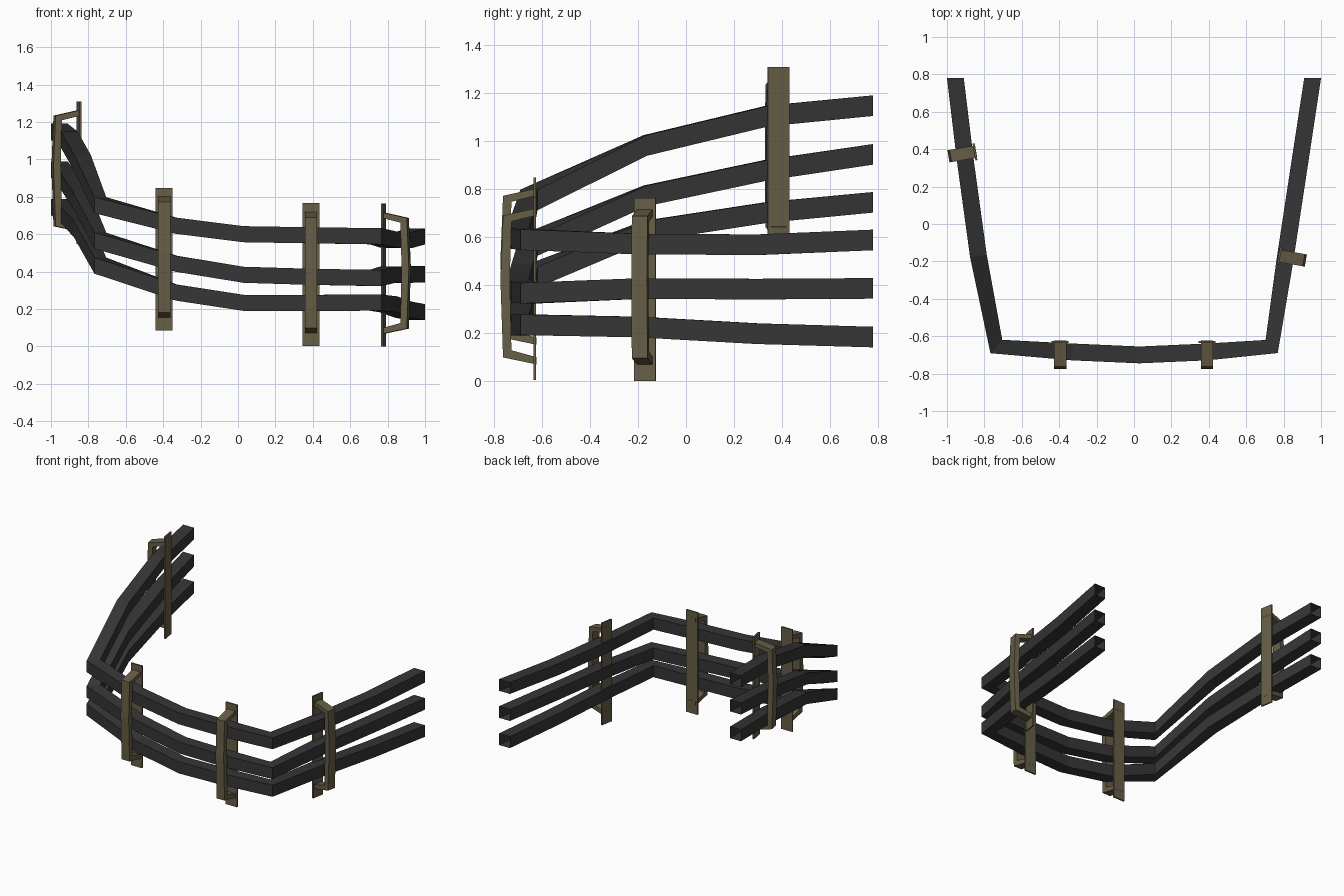
import bpy
from mathutils import Vector

if "Cube" in bpy.data.objects:
    bpy.data.objects.remove(bpy.data.objects["Cube"])


def material(name, rgb):
    m = bpy.data.materials.new(name)
    m.diffuse_color = (*rgb, 1)
    m.use_nodes = True
    m.node_tree.nodes["Principled BSDF"].inputs["Base Color"].default_value = m.diffuse_color
    return m


RAIL = material("dark grey", (0.036, 0.036, 0.036))
POST = material("olive brown", (0.135, 0.112, 0.062))


def make(name, verts, faces, mat):
    me = bpy.data.meshes.new(name)
    me.from_pydata(verts, [], faces)
    me.materials.append(mat)
    ob = bpy.data.objects.new(name, me)
    bpy.context.collection.objects.link(ob)
    return ob


# shared plan path of the rails, left end round the front to the right end
PLAN = [(-.955, .78), (-.902, .34), (-.832, -.17), (-.736, -.655), (-.33, -.684), (.03, -.70),
        (.39, -.684), (.736, -.655), (.806, -.2), (.882, .3), (.955, .78)]
HEIGHTS = {
    "top_rail": [1.148, 1.105, .982, .755, .645, .600, .594, .589, .571, .568, .588],
    "middle_rail": [.945, .880, .772, .565, .442, .383, .372, .366, .385, .383, .386],
    "bottom_rail": [.745, .703, .625, .432, .288, .233, .233, .234, .225, .197, .183],
}


def rail(name, heights, half_w=.045, half_h=.043):
    """Open square tube along the plan path."""
    pts = [Vector(p) for p in PLAN]
    n = len(pts)
    verts, faces = [], []
    for i, p in enumerate(pts):
        if i in (0, n - 1):
            side = Vector((1 if i == 0 else -1, 0))
        else:
            t = (pts[i] - pts[i - 1]).normalized() + (pts[i + 1] - pts[i]).normalized()
            side = Vector((-t.y, t.x)).normalized()
        w = half_w * (1.06 if i in (3, 7) else 1)
        for a, b in ((-1, -1), (1, -1), (1, 1), (-1, 1)):
            q = p + side * w * a
            verts.append((q.x, q.y, heights[i] + half_h * b))
    for i in range(n - 1):
        for j in range(4):
            k = (j + 1) % 4
            faces.append((i * 4 + j, i * 4 + k, i * 4 + 4 + k, i * 4 + 4 + j))
    make(name, verts, faces, RAIL)


for name, h in HEIGHTS.items():
    rail(name, h)

# bracket side profile: (distance outward, height), outer edge and inner edge
OUTER = [(-.001, .718), (.138, .687), (.149, .42), (.138, .095), (-.001, .066)]
INNER = [(-.001, .688), (.103, .662), (.110, .42), (.103, .125), (-.001, .096)]


def post(name, origin, direction):
    o = Vector(origin)
    d = Vector((*direction, 0)).normalized()
    s = Vector((-d.y, d.x, 0))

    def at(u, v, w):
        return o + d * u + s * v + Vector((0, 0, w))

    # flat plate behind the rails
    verts = [at(u, v, w) for u in (0, .011) for v in (-.046, .046) for w in (0, .763)]
    make(name + "_plate", verts, [(0, 1, 3, 2), (4, 6, 7, 5), (0, 4, 5, 1), (2, 3, 7, 6),
                                  (0, 2, 6, 4), (1, 5, 7, 3)], POST)
    # bowed clamp round the outside of the rails
    verts, faces = [], []
    for p, q in zip(OUTER, INNER):
        verts += [at(p[0], -.033, p[1]), at(p[0], .033, p[1]),
                  at(q[0], .033, q[1]), at(q[0], -.033, q[1])]
    for i in range(len(OUTER) - 1):
        for j in range(4):
            k = (j + 1) % 4
            faces.append((i * 4 + j, i * 4 + 4 + j, i * 4 + 4 + k, i * 4 + k))
    e = len(verts) - 4
    faces += [(0, 1, 2, 3), (e + 3, e + 2, e + 1, e)]
    make(name + "_clamp", verts, faces, POST)


post("front_left_post", (-.395, -.625, .085), (0, -1))
post("front_right_post", (.39, -.625, .003), (0, -1))
post("right_side_post", (.772, -.17, 0), (.985, -.17))
post("left_side_post", (-.845, .387, .547), (-.985, -.17))
